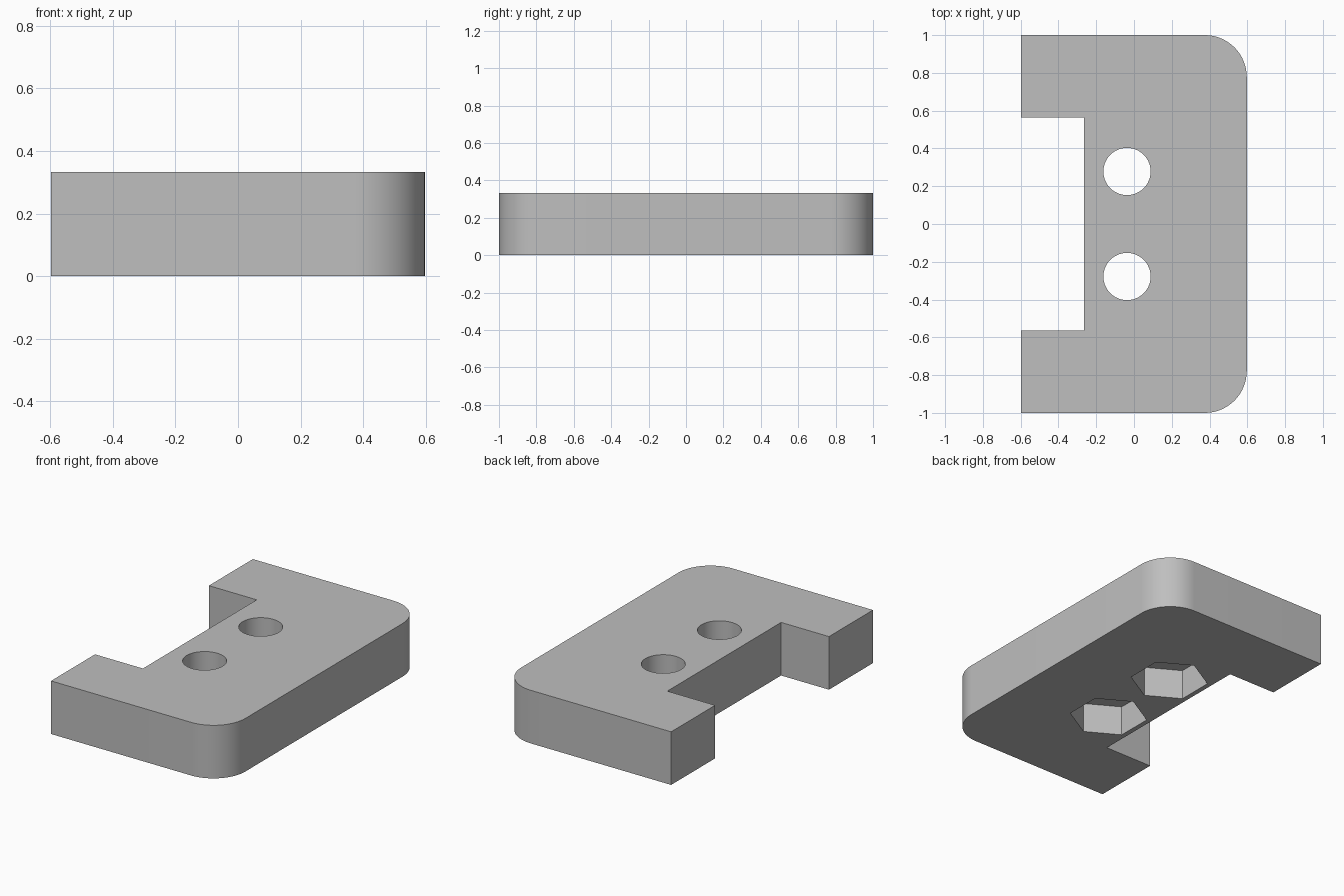
import bpy, bmesh
from math import radians, pi

if "Cube" in bpy.data.objects:
    bpy.data.objects.remove(bpy.data.objects["Cube"], do_unlink=True)

HALF_W, HEIGHT, NOTCH_X, NOTCH_Y = 0.597, 0.333, -0.265, 0.564
CORNER_R = 0.222
HOLE_X, HOLE_Y, HOLE_R = -0.037, 0.278, 0.125
NUT_R, NUT_DEPTH = 0.228, 0.19

grey = bpy.data.materials.new("plain grey")
grey.use_nodes = True
colour = (0.52, 0.52, 0.52, 1)
grey.diffuse_color = colour
grey.node_tree.nodes["Principled BSDF"].inputs["Base Color"].default_value = colour


def new_object(name, bm):
    mesh = bpy.data.meshes.new(name)
    bmesh.ops.recalc_face_normals(bm, faces=bm.faces)
    bm.to_mesh(mesh)
    bm.free()
    mesh.materials.append(grey)
    obj = bpy.data.objects.new(name, mesh)
    bpy.context.collection.objects.link(obj)
    return obj


def extrude_outline(bm, points, z, height):
    face = bm.faces.new([bm.verts.new((x, y, z)) for x, y in points])
    top = bmesh.ops.extrude_face_region(bm, geom=[face])["geom"]
    bmesh.ops.translate(bm, vec=(0, 0, height),
                        verts=[v for v in top if isinstance(v, bmesh.types.BMVert)])


def cut(target, name, sides, radius, bottom, top, y):
    """Subtract an upright prism, with a corner pointing along y."""
    bpy.ops.mesh.primitive_cylinder_add(vertices=sides, radius=radius, depth=top - bottom,
                                        location=(HOLE_X, y, (top + bottom) / 2))
    cutter = bpy.context.object
    cutter.name = name
    cutter.hide_render = True
    cutter.data.materials.append(grey)
    bpy.context.view_layer.objects.active = target
    mod = target.modifiers.new(name, "BOOLEAN")
    mod.operation, mod.solver, mod.object = "DIFFERENCE", "EXACT", cutter
    bpy.ops.object.modifier_apply(modifier=mod.name)
    bpy.data.objects.remove(cutter, do_unlink=True)


# Notched plate with two rounded corners
half = [(HALF_W, 1), (-HALF_W, 1), (-HALF_W, NOTCH_Y), (NOTCH_X, NOTCH_Y)]
outline = half + [(x, -y) for x, y in reversed(half)]
bm = bmesh.new()
extrude_outline(bm, outline, 0, HEIGHT)
corners = [e for e in bm.edges
           if all(v.co.x > 0.5 for v in e.verts)
           and abs(e.verts[0].co.z - e.verts[1].co.z) > 0.1]
bmesh.ops.bevel(bm, geom=corners, offset=CORNER_R, segments=16, profile=0.5, affect="EDGES")
plate = new_object("notched_plate", bm)

# Bolt holes through the plate, with hexagonal nut pockets underneath
for y in (-HOLE_Y, HOLE_Y):
    cut(plate, "bolt_hole", 64, HOLE_R, -0.1, HEIGHT + 0.1, y)
    cut(plate, "nut_pocket", 6, NUT_R, -0.1, NUT_DEPTH, y)

bpy.ops.object.select_all(action="DESELECT")
plate.select_set(True)
bpy.context.view_layer.objects.active = plate
bpy.ops.object.shade_smooth_by_angle(angle=radians(30))
